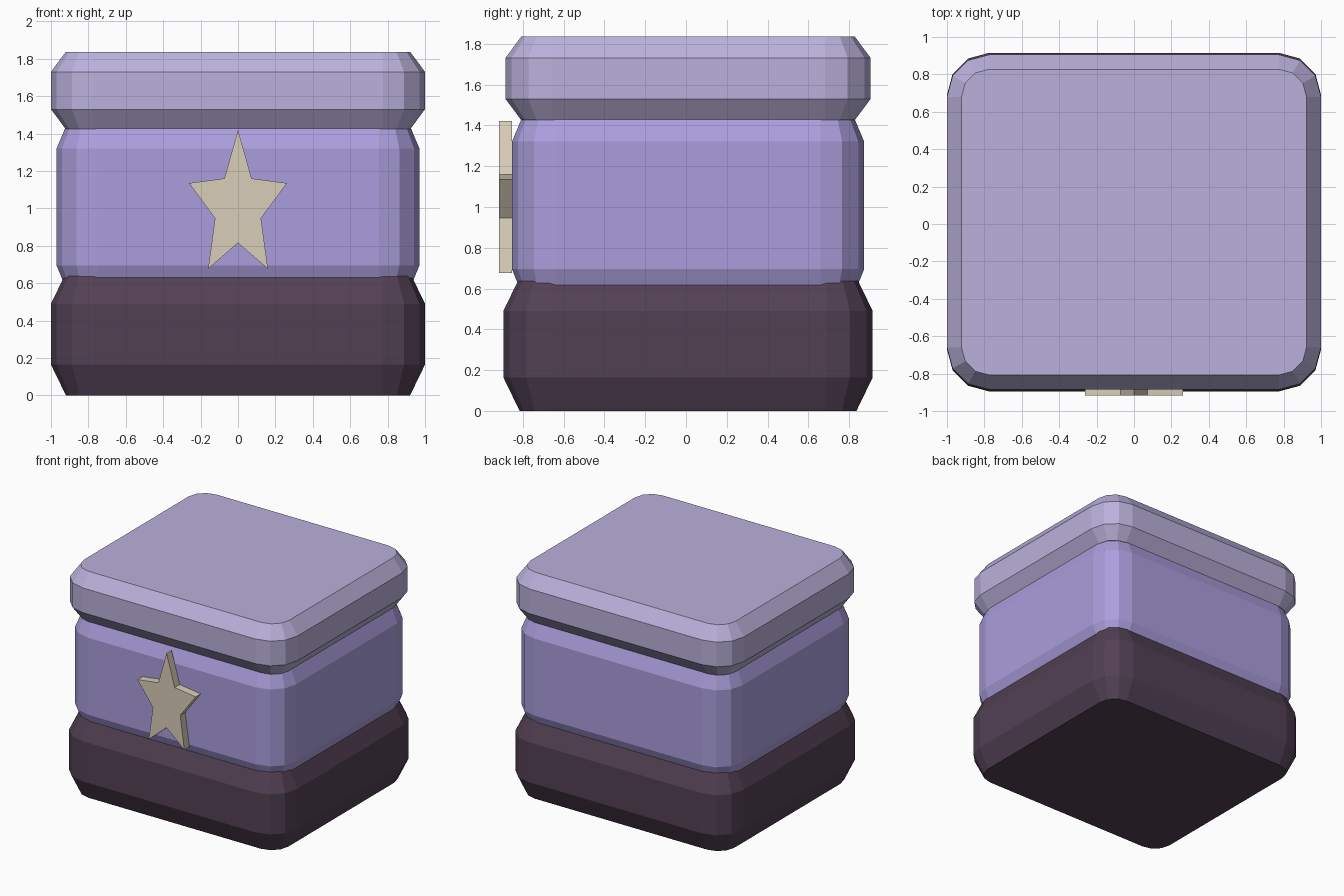
import bpy, bmesh, math

if "Cube" in bpy.data.objects:
    bpy.data.objects.remove(bpy.data.objects["Cube"])


def material(name, rgb):
    # Flat colour given in 0-255 sRGB, stored as linear
    m = bpy.data.materials.new(name)
    lin = [((c / 255 + 0.055) / 1.055) ** 2.4 for c in rgb]
    m.diffuse_color = (*lin, 1.0)
    m.use_nodes = True
    m.node_tree.nodes["Principled BSDF"].inputs["Base Color"].default_value = m.diffuse_color
    return m


def finish(name, bm, mat):
    bmesh.ops.recalc_face_normals(bm, faces=bm.faces[:])
    me = bpy.data.meshes.new(name)
    bm.to_mesh(me)
    bm.free()
    me.materials.append(mat)
    ob = bpy.data.objects.new(name, me)
    bpy.context.collection.objects.link(ob)
    return ob


def ring(bm, hx, hy, r, inset, z, segs=3, cy=0.01):
    # Rounded rectangle; corner centres stay put while the radius shrinks
    verts = []
    for i, (sx, sy) in enumerate(((1, 1), (-1, 1), (-1, -1), (1, -1))):
        for k in range(segs + 1):
            a = math.radians(90 * i + 90 * k / segs)
            verts.append(bm.verts.new((sx * (hx - r) + (r - inset) * math.cos(a),
                                       cy + sy * (hy - r) + (r - inset) * math.sin(a), z)))
    return verts


def block(name, mat, hx, hy, r, inset, heights):
    # Chamfered rounded block: narrow bottom, two full rings, narrow top
    bm = bmesh.new()
    rings = [ring(bm, hx, hy, r, d, z) for d, z in zip((inset, 0, 0, inset), heights)]
    for a, b in zip(rings, rings[1:]):
        for i in range(len(a)):
            j = (i + 1) % len(a)
            bm.faces.new((a[i], a[j], b[j], b[i]))
    bm.faces.new(rings[0][::-1])
    bm.faces.new(rings[-1])
    return finish(name, bm, mat)


def star(name, mat, half, y0, y1):
    # Half outline (x >= 0, top to bottom) mirrored, then extruded
    outline = half + [(-x, z) for x, z in half[-2:0:-1]]
    bm = bmesh.new()
    front = [bm.verts.new((x, y0, z)) for x, z in outline]
    back = [bm.verts.new((x, y1, z)) for x, z in outline]
    for i in range(len(front)):
        j = (i + 1) % len(front)
        bm.faces.new((front[i], front[j], back[j], back[i]))
    bm.faces.new(front)
    bm.faces.new(back[::-1])
    return finish(name, bm, mat)


plum = material("dark plum", (82, 64, 84))
violet = material("violet", (170, 158, 220))
lilac = material("pale lilac", (186, 177, 219))
beige = material("beige", (218, 206, 184))

# Stacked box parts
block("base", plum, 1.0, 0.905, 0.225, 0.08, (0.0, 0.165, 0.49, 0.655))
block("body", violet, 0.97, 0.863, 0.215, 0.047, (0.58, 0.695, 1.32, 1.432))
block("lid", lilac, 1.0, 0.895, 0.225, 0.078, (1.425, 1.53, 1.73, 1.835))

# Star emblem on the front
star("star", beige, [(0, 1.42), (0.073, 1.16), (0.262, 1.135), (0.123, 0.947),
                     (0.16, 0.677), (0, 0.815)], -0.917, -0.852)
